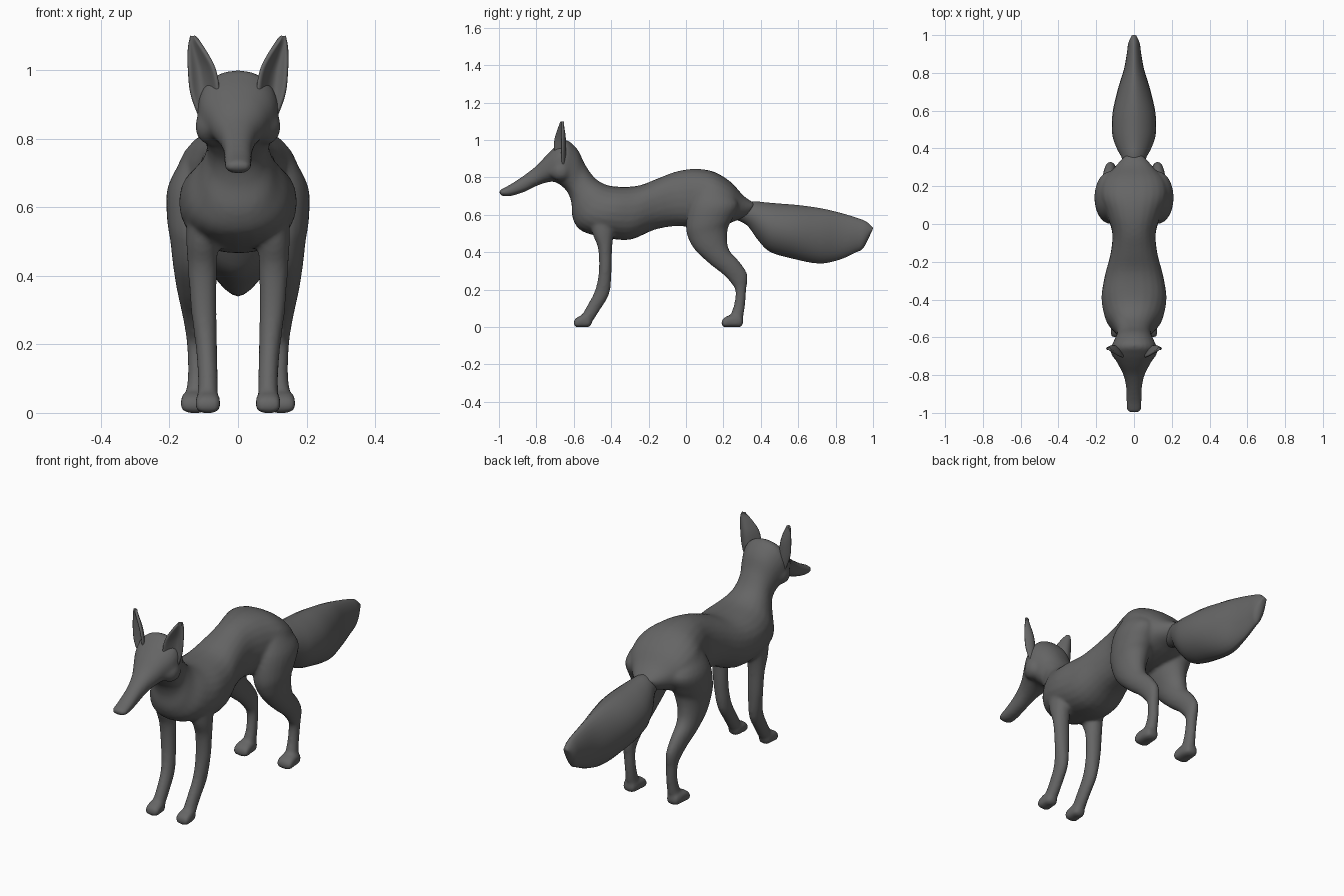
import bpy, bmesh, math
from mathutils import Vector

fur = bpy.data.materials.new("grey fur")
fur.diffuse_color = (0.13, 0.13, 0.13, 1)


def spline(rows, steps):
    """Catmull-Rom interpolation of equally long rows."""
    out = []
    for i in range(len(rows) - 1):
        p = [rows[max(0, min(len(rows) - 1, i + k))] for k in (-1, 0, 1, 2)]
        for j in range(steps):
            t = j / steps
            out.append([0.5 * (2 * b + (c - a) * t + (2 * a - 5 * b + 4 * c - d) * t * t
                               + (3 * b - a - 3 * c + d) * t ** 3) for a, b, c, d in zip(*p)])
    return out + [rows[-1]]


def loft(bm, rows, side=1, power=1.0, steps=4, seg=24):
    """Row: y, z of one edge, y, z of the opposite edge, half width, centre x."""
    rings = []
    for y1, z1, y2, z2, w, cx in spline([list(r) + [0] * (6 - len(r)) for r in rows], steps):
        mid = Vector((cx * side, (y1 + y2) / 2, (z1 + z2) / 2))
        axis = Vector((0, (y1 - y2) / 2, (z1 - z2) / 2))
        ring = []
        for k in range(seg):
            t = 2 * math.pi * k / seg
            s, c = math.sin(t), math.cos(t)
            x = math.copysign(abs(s) ** power, s) * w
            ring.append(bm.verts.new(mid + axis * math.copysign(abs(c) ** min(power, 1), c)
                                     + Vector((x, 0, 0))))
        rings.append(ring)
    faces = [bm.faces.new((a[k], a[(k + 1) % seg], b[(k + 1) % seg], b[k]))
             for a, b in zip(rings, rings[1:]) for k in range(seg)]
    faces += [bm.faces.new(rings[0]), bm.faces.new(rings[-1])]
    bmesh.ops.recalc_face_normals(bm, faces=faces)


def finish(bm, name):
    me = bpy.data.meshes.new(name)
    bm.to_mesh(me)
    bm.free()
    me.materials.append(fur)
    for p in me.polygons:
        p.use_smooth = True
    ob = bpy.data.objects.new(name, me)
    bpy.context.collection.objects.link(ob)
    return ob


# head, neck and torso in one run from nose to rump
trunk = [(-1.0, .725, -.997, .712, .024), (-.988, .737, -.978, .7, .037),
         (-.94, .762, -.93, .702, .04), (-.87, .808, -.86, .724, .042),
         (-.80, .862, -.80, .754, .056), (-.745, .92, -.74, .774, .085),
         (-.69, .972, -.70, .775, .11), (-.64, 1.0, -.66, .75, .118),
         (-.58, .95, -.63, .715, .1), (-.54, .87, -.612, .66, .09),
         (-.49, .80, -.605, .58, .112), (-.43, .762, -.56, .515, .152),
         (-.35, .75, -.44, .48, .172), (-.25, .757, -.30, .467, .155),
         (-.15, .795, -.17, .52, .125), (-.05, .832, -.05, .54, .115),
         (.05, .846, .05, .53, .145), (.15, .83, .14, .53, .18),
         (.24, .775, .22, .55, .165), (.31, .70, .27, .57, .11),
         (.37, .66, .32, .585, .06)]
# legs: front edge, back edge, half width, centre x
front_leg = [(-.52, .60, -.36, .60, .05, .10), (-.50, .50, -.385, .50, .047, .104),
             (-.47, .42, -.395, .42, .042, .104), (-.466, .30, -.398, .30, .037, .1),
             (-.485, .2, -.41, .18, .031, .092), (-.525, .12, -.458, .095, .029, .088),
             (-.56, .06, -.50, .03, .03, .088)]
hind_leg = [(.07, .76, .21, .75, .045, .11), (.02, .66, .28, .66, .083, .122),
            (.0, .55, .25, .58, .085, .122), (.01, .48, .225, .53, .076, .122),
            (.05, .41, .22, .46, .06, .13), (.13, .335, .235, .405, .048, .132),
            (.20, .28, .285, .35, .038, .13), (.245, .23, .328, .28, .03, .126),
            (.265, .19, .322, .2, .027, .122), (.257, .12, .315, .11, .026, .12),
            (.24, .07, .305, .05, .03, .122), (.23, .04, .30, .02, .032, .124)]
bm = bmesh.new()
loft(bm, trunk, power=.9)
for s in (-1, 1):
    loft(bm, front_leg, s)
    loft(bm, hind_leg, s)
    # paws: toe to heel
    for toe, length, cx, w in ((-.6, .095, .088, .035), (.19, .115, .126, .04)):
        loft(bm, [(toe, .03, toe, .012, w * .6, cx), (toe + .012, .048, toe + .012, 0, w, cx),
                  (toe + .05, .065, toe + .05, 0, w, cx),
                  (toe + length * .85, .06, toe + length * .85, 0, w * .85, cx),
                  (toe + length, .04, toe + length, .015, w * .5, cx)], s, .7)
    # cheeks
    loft(bm, [(-.73, .85, -.73, .81, .02, .07), (-.69, .885, -.69, .785, .04, .08),
              (-.65, .89, -.65, .785, .04, .082), (-.61, .86, -.61, .8, .02, .075)], s)
body = finish(bm, "body")
rm = body.modifiers.new("fuse", 'REMESH')
rm.mode = 'VOXEL'
rm.voxel_size = .009
rm.use_smooth_shade = True
sm = body.modifiers.new("soften", 'SMOOTH')
sm.iterations = 5

# bushy tail
bm = bmesh.new()
loft(bm, [(.28, .66, .25, .58, .05), (.36, .672, .325, .545, .062), (.42, .667, .385, .465, .092),
          (.5, .66, .45, .402, .115), (.6, .652, .57, .366, .114), (.72, .635, .71, .34, .085),
          (.82, .612, .82, .36, .053), (.91, .585, .91, .4, .037), (.965, .563, .95, .425, .03),
          (1.0, .53, .995, .515, .012)], power=1.2)
finish(bm, "tail")

# cupped ears: z, inner x, inner y, outer x, outer y, backward bulge
ear = [(.86, .06, -.69, .112, -.66, .02), (.93, .055, -.705, .138, -.665, .035),
       (1.0, .066, -.705, .145, -.665, .035), (1.05, .092, -.69, .146, -.662, .02),
       (1.085, .115, -.675, .143, -.66, .006), (1.1, .124, -.665, .138, -.658, 0)]
for s, side in ((-1, "right"), (1, "left")):
    bm = bmesh.new()
    n = 8
    grid = []
    for z, xi, yi, xo, yo, bulge in spline(ear, 3):
        grid.append([bm.verts.new((s * (xi + (xo - xi) * k / n),
                                   yi + (yo - yi) * k / n + bulge * math.sin(math.pi * k / n), z))
                     for k in range(n + 1)])
    for a, b in zip(grid, grid[1:]):
        for k in range(n):
            bm.faces.new((a[k], a[k + 1], b[k + 1], b[k]))
    bmesh.ops.recalc_face_normals(bm, faces=bm.faces[:])
    ob = finish(bm, side + "_ear")
    so = ob.modifiers.new("thickness", 'SOLIDIFY')
    so.thickness = .014
    so.offset = 0
    ob.modifiers.new("round", 'SUBSURF').levels = 1
